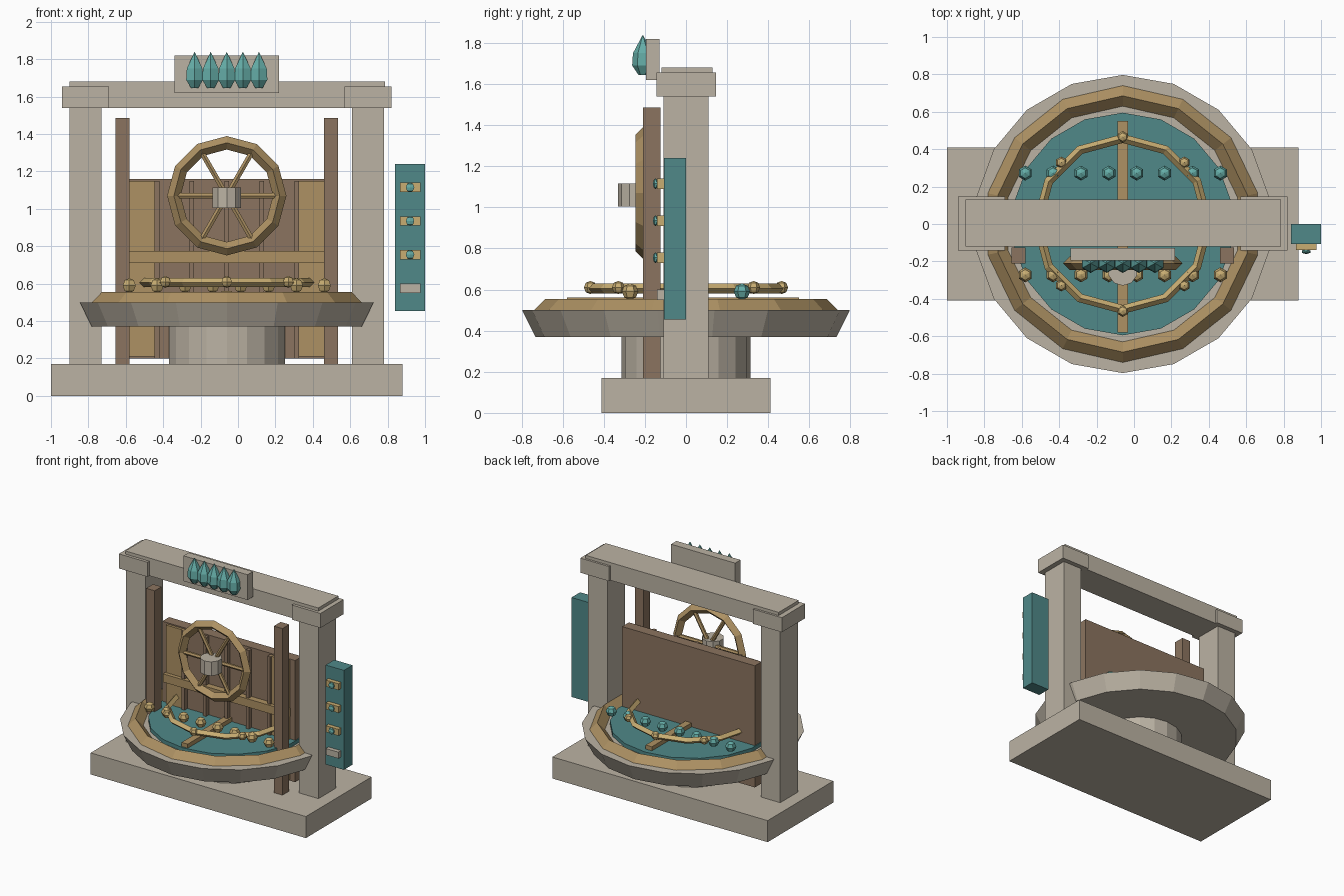
import bpy, math
from math import pi, cos, sin

if "Cube" in bpy.data.objects:
    bpy.data.objects.remove(bpy.data.objects["Cube"], do_unlink=True)


def material(name, rgb):
    m = bpy.data.materials.new(name)
    m.use_nodes = True
    color = (*rgb, 1)
    m.diffuse_color = color
    bsdf = m.node_tree.nodes["Principled BSDF"]
    bsdf.inputs["Base Color"].default_value = color
    bsdf.inputs["Roughness"].default_value = 0.8
    return m


stone = material("pale stone", (0.50, 0.45, 0.37))
brown = material("dark wood", (0.26, 0.175, 0.115))
wood = material("golden wood", (0.42, 0.285, 0.125))
gold = material("brass", (0.58, 0.42, 0.17))
teal = material("deep teal", (0.08, 0.25, 0.25))
gem = material("teal crystal", (0.13, 0.42, 0.39))
CX = -0.06  # centre line of the gate


def finish(name, mat):
    ob = bpy.context.object
    ob.name = name
    ob.data.materials.clear()
    ob.data.materials.append(mat)
    return ob


def box(name, mat, x, y, z):
    bpy.ops.mesh.primitive_cube_add(size=1, location=[sum(r) / 2 for r in (x, y, z)])
    ob = finish(name, mat)
    ob.scale = [r[1] - r[0] for r in (x, y, z)]
    return ob


def cone(name, mat, sides, r1, r2, z, x=CX, y=0.0):
    bpy.ops.mesh.primitive_cone_add(vertices=sides, radius1=r1, radius2=r2,
                                    depth=z[1] - z[0], location=(x, y, sum(z) / 2))
    return finish(name, mat)


def ring(name, mat, sides, major, minor, loc, rot):
    bpy.ops.mesh.primitive_torus_add(major_segments=sides, minor_segments=4, major_radius=major,
                                     minor_radius=minor, location=loc, rotation=rot)
    return finish(name, mat)


def stud(name, mat, loc, r, stretch=1.0):
    bpy.ops.mesh.primitive_uv_sphere_add(segments=6, ring_count=4, radius=r, location=loc)
    ob = finish(name, mat)
    ob.scale.z = stretch
    return ob


# Stone gate
box("base_slab", stone, (-1, 0.88), (-0.41, 0.41), (0, 0.17))
for side, label in ((-1, "right"), (1, "left")):
    c = CX + side * 0.755
    box(label + "_pillar", stone, (c - 0.085, c + 0.085), (-0.11, 0.11), (0.17, 1.56))
    box(label + "_capital", stone, (c - 0.125, c + 0.125), (-0.143, 0.147), (1.54, 1.655))
    p = CX + side * 0.5575
    box(label + "_guide_post", brown, (p - 0.0375, p + 0.0375), (-0.21, -0.125), (0.17, 1.485))
box("lintel", stone, (-0.90, 0.785), (-0.12, 0.13), (1.54, 1.68))
box("crest_plate", stone, (-0.34, 0.22), (-0.195, -0.128), (1.62, 1.82))

# Crest crystals: short lower point, long upper point
for i in range(5):
    x = CX + (i - 2) * 0.086
    cone(f"crest_crystal_foot_{i}", gem, 6, 0.022, 0.052, (1.645, 1.69), x, -0.21)
    cone(f"crest_crystal_body_{i}", gem, 6, 0.052, 0.048, (1.69, 1.75), x, -0.21)
    cone(f"crest_crystal_tip_{i}", gem, 6, 0.048, 0, (1.75, 1.84), x, -0.21)

# Gate panel with its stiles, battens and rail
box("gate_panel", brown, (CX - 0.58, CX + 0.58), (-0.03, 0.055), (0.2, 1.16))
for side in (-1, 1):
    c = CX + side * 0.455
    box("panel_stile", wood, (c - 0.08, c + 0.08), (-0.05, -0.03), (0.21, 1.15))
for i in range(-2, 3):
    c = CX + i * 0.187
    box("panel_batten", brown, (c - 0.013, c + 0.013), (-0.065, -0.03), (0.2, 1.15))
box("panel_rail", wood, (CX - 0.54, CX + 0.54), (-0.08, -0.03), (0.71, 0.775))

# Hand wheel
WZ, WY = 1.07, -0.21
ring("wheel_rim", wood, 12, 0.283, 0.036, (CX, WY, WZ), (pi / 2, 0, 0))
for i in range(3):
    bpy.ops.mesh.primitive_cylinder_add(vertices=6, radius=0.016, depth=0.53,
                                        location=(CX, WY, WZ), rotation=(0, pi / 2 + i * pi / 3, 0))
    finish(f"wheel_spoke_{i}", wood)
cone("wheel_hub", stone, 10, 0.08, 0.08, (1.005, 1.115), y=-0.25)

# Round basin
cone("pedestal", stone, 18, 0.315, 0.315, (0.17, 0.38))
cone("basin", stone, 18, 0.733, 0.797, (0.37, 0.5))
ring("basin_rim", wood, 14, 0.685, 0.055, (CX, 0, 0.5), (0, 0, pi / 2))
cone("basin_disc", teal, 18, 0.595, 0.595, (0.5, 0.53))
box("disc_beam", wood, (CX - 0.027, CX + 0.027), (-0.58, 0.55), (0.53, 0.562))

# Brass ring with beads, and two rows of studs
ring("brass_ring", gold, 12, 0.457, 0.024, (CX, 0, 0.605), (0, 0, pi / 2))
for i in range(8):
    a = i * pi / 4
    stud(f"ring_bead_{i}", gold, (CX + 0.465 * cos(a), 0.465 * sin(a), 0.61), 0.032)
    x = CX + (i - 3.5) * 0.149
    stud(f"front_stud_{i}", gold, (x, -0.272, 0.59), 0.04)
    stud(f"back_stud_{i}", gem, (x, 0.272, 0.59), 0.04)

# Side tablet with three lit plates and one empty
box("side_tablet", teal, (0.84, 1.0), (-0.107, 0), (0.455, 1.24))
for i, z in enumerate((1.115, 0.935, 0.755, 0.575)):
    empty = i == 3
    box(f"tablet_plate_{i}", stone if empty else gold, (0.865, 0.975), (-0.14, -0.107),
        (z - 0.025, z + 0.025))
    if not empty:
        stud(f"tablet_gem_{i}", gem, (0.92, -0.148, z), 0.026).scale.y = 0.5
